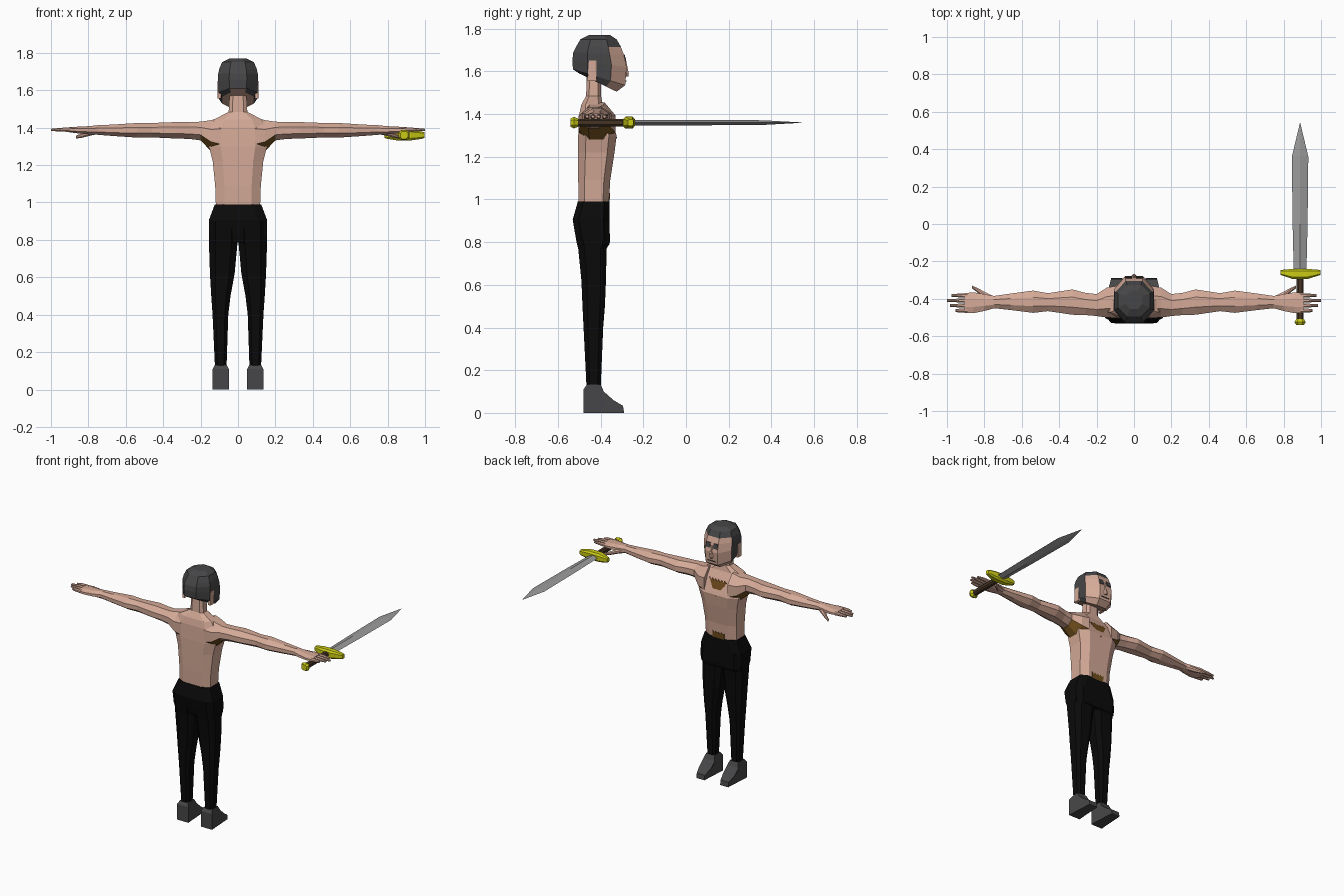
import bpy, bmesh, math
from mathutils import Vector


def mat(name, r, g, b):
    m = bpy.data.materials.new(name)
    m.diffuse_color = (r, g, b, 1)
    return m


SKIN = mat("skin", .66, .40, .31)
GRAY = mat("dark_gray", .062, .062, .065)
BLACK = mat("black_cloth", .003, .003, .003)
HAIR = mat("brown_hair", .16, .075, .012)
GRIP = mat("grip_brown", .06, .035, .018)
GOLD = mat("gold", .60, .60, .008)
STEEL = mat("steel", .33, .33, .33)


def section(u0, u1, v0, v1, c=.3):
    """Chamfered rectangle, 8 points; c is the chamfer fraction."""
    a, b = (u1 - u0) * c, (v1 - v0) * c
    return [(u0 + a, v0), (u1 - a, v0), (u1, v0 + b), (u1, v1 - b),
            (u1 - a, v1), (u0 + a, v1), (u0, v1 - b), (u0, v0 + b)]


def finish(name, bm, mats, rule=None):
    bmesh.ops.recalc_face_normals(bm, faces=bm.faces)
    if rule:
        bm.normal_update()
        for f in bm.faces:
            f.material_index = rule(f.calc_center_median(), f.normal)
    me = bpy.data.meshes.new(name)
    bm.to_mesh(me)
    bm.free()
    for m in mats:
        me.materials.append(m)
    ob = bpy.data.objects.new(name, me)
    bpy.context.collection.objects.link(ob)
    return ob


def loft(name, rings, mats, rule=None):
    """Skin a list of equal-length point rings and cap both ends."""
    bm = bmesh.new()
    vs = [[bm.verts.new(p) for p in r] for r in rings]
    n = len(vs[0])
    for a, b in zip(vs, vs[1:]):
        for i in range(n):
            j = (i + 1) % n
            bm.faces.new((a[i], a[j], b[j], b[i]))
    bm.faces.new(vs[0])
    bm.faces.new(vs[-1])
    return finish(name, bm, mats, rule)


def loft_z(name, rows, mats, s=1, c=.3, rule=None):
    """Rows of x0, x1, y0, y1, z."""
    return loft(name, [[(s * u, v, r[4]) for u, v in section(*r[:4], c)]
                       for r in rows], mats, rule)


def loft_x(name, rows, mats, s=1, c=.3, rule=None):
    """Rows of x, y0, y1, z0, z1."""
    return loft(name, [[(s * r[0], u, v) for u, v in section(*r[1:], c)]
                       for r in rows], mats, rule)


def loft_y(name, rows, mats, c=.25):
    """Rows of y, x0, x1, z0, z1."""
    return loft(name, [[(u, r[0], v) for u, v in section(*r[1:], c)]
                       for r in rows], mats)


def plate(name, pts, depth, m):
    """Thin plate from 3D outline points, thickened along y."""
    return loft(name, [[(x, y - .006, z) for x, y, z in pts],
                       [(x, y + depth, z) for x, y, z in pts]], [m])


# Torso and neck
loft_z("torso", [(-h, h, a, b, z) for h, a, b, z in (
    (.118, -.503, -.362, .97), (.122, -.505, -.355, 1.09),
    (.135, -.505, -.335, 1.22), (.155, -.505, -.325, 1.30),
    (.155, -.50, -.365, 1.40), (.125, -.49, -.39, 1.445),
    (.05, -.468, -.398, 1.485), (.045, -.465, -.40, 1.58))], [SKIN], c=.2)

# Chest and belly hair with ragged top edges


def ragged(w, z, n):
    return [(w - 2 * w * i / n, z - (.012 if i % 2 else 0)) for i in range(n + 1)]


chest = [(0, 1.285)] + ragged(.07, 1.395, 12)
plate("chest_hair", [(x, -.325 - max(0, z - 1.30) * .4, z) for x, z in chest],
      .003, HAIR)
belly = [(-.045, .985), (.045, .985)] + ragged(.045, 1.03, 8)
plate("belly_hair", [(x, -.361 + (z - .985) * .05, z) for x, z in belly],
      .003, HAIR)

# Head: lower rings tilt so the back of the helmet ends above the chin
head_rows = [(.085, -.50, -.325, 1.505, .085), (.103, -.53, -.285, 1.535, .075),
             (.107, -.532, -.278, 1.62, .035), (.106, -.528, -.292, 1.68, .01),
             (.100, -.515, -.305, 1.715, 0), (.085, -.495, -.325, 1.75, 0),
             (.045, -.455, -.355, 1.77, 0)]
head_rings = []
for h, a, b, z, tilt in head_rows:
    head_rings.append([(x, y, z + tilt * (b - y) / (b - a))
                       for x, y in section(-h, h, a, b, .28)])


def head_rule(c, n):
    if n.z < -.8:
        return 1
    return 1 if n.y > .3 and c.y > -.36 and c.z < 1.70 else 0


loft("helmet_and_face", head_rings, [GRAY, SKIN], head_rule)
loft_z("nose", [(-.012, .012, -.30, -.271, 1.575), (-.014, .014, -.30, -.268, 1.59),
                (-.008, .008, -.31, -.282, 1.66)], [SKIN])
plate("mouth", [(-.03, -.283, 1.553), (.03, -.283, 1.553),
                (.03, -.283, 1.558), (-.03, -.283, 1.558)], .004, GRAY)

for side, s in (("right", 1), ("left", -1)):
    # Eyes and ears
    plate(side + "_eye", [(s * .012, -.284, 1.645), (s * .045, -.284, 1.645),
                          (s * .045, -.291, 1.678), (s * .012, -.291, 1.678)],
          .004, GRAY)
    loft_z(side + "_ear", [(.09, .110, -.462, -.418, 1.555),
                           (.09, .110, -.455, -.42, 1.65)], [SKIN], s, .1)

    # Arm, with hair on the underside of the shoulder
    loft_x(side + "_arm", [
        (.09, -.503, -.33, 1.25, 1.455), (.145, -.50, -.34, 1.275, 1.44),
        (.20, -.492, -.375, 1.332, 1.432), (.26, -.487, -.368, 1.34, 1.43),
        (.33, -.485, -.35, 1.342, 1.43), (.46, -.466, -.37, 1.348, 1.425),
        (.54, -.475, -.356, 1.347, 1.425), (.66, -.46, -.372, 1.355, 1.417),
        (.75, -.45, -.385, 1.362, 1.413)], [SKIN, HAIR], s,
        rule=lambda c, n: 1 if abs(c.x) < .18 and n.z < -.25 else 0)

    # Hand, fingers and thumb
    loft_x(side + "_palm", [
        (.745, -.45, -.385, 1.362, 1.413), (.80, -.465, -.375, 1.365, 1.408),
        (.86, -.477, -.365, 1.37, 1.405), (.905, -.476, -.37, 1.376, 1.402)],
        [SKIN], s)
    for i, tip in enumerate((.955, .985, 1.0, .975)):
        y = -.463 + i * .027
        loft_x(f"{side}_finger_{i + 1}", [
            (.89, y - .012, y + .012, 1.376, 1.400),
            (.935, y - .010, y + .010, 1.379, 1.400),
            (tip, y - .007, y + .007, 1.382, 1.394)], [SKIN], s)
    loft_x(side + "_thumb", [
        (.755, -.42, -.385, 1.365, 1.395), (.80, -.40, -.362, 1.355, 1.385),
        (.835, -.368, -.343, 1.346, 1.370), (.865, -.345, -.330, 1.342, 1.358)],
        [SKIN], s)

    # Trouser leg
    loft_z(side + "_trouser_leg", [
        (.062, .122, -.466, -.40, .11), (.060, .125, -.468, -.398, .16),
        (.052, .136, -.48, -.388, .40), (.040, .143, -.485, -.38, .50),
        (.018, .150, -.49, -.375, .62), (.004, .155, -.505, -.372, .77),
        (.0, .155, -.513, -.357, .80), (.0, .155, -.53, -.358, .90)],
        [BLACK], s, .22)

    # Shoe: side profile, narrowed at the ankle and the toe
    prof = [(-.48, 0), (-.48, .11), (-.465, .132), (-.40, .132),
            (-.385, .10), (-.34, .06), (-.295, .033), (-.29, 0)]

    def shoe_side(inner):
        pts = []
        for y, z in prof:
            w = .043 - (.011 if z > .12 else 0) - (.012 if y > -.30 else 0)
            pts.append((s * (.092 - w if inner else .092 + w), y, z))
        return pts
    loft(side + "_shoe", [shoe_side(True), shoe_side(False)], [GRAY])

# Trouser hips
loft_z("trouser_hips", [(-h, h, a, b, z) for h, a, b, z in (
    (.150, -.505, -.36, .785), (.156, -.515, -.357, .82),
    (.156, -.531, -.358, .905), (.124, -.507, -.358, .99))], [BLACK], c=.17)

# Sword: pommel, grip, guard and a diamond-section blade
loft_y("sword_pommel", [(-.54, .868, .908, 1.34, 1.38), (-.525, .858, .918, 1.333, 1.387),
                        (-.507, .868, .908, 1.34, 1.38)], [GOLD])
loft_y("sword_grip", [(-.515, .87, .906, 1.342, 1.378),
                      (-.28, .87, .906, 1.342, 1.378)], [GRIP])
loft_x("sword_guard", [(.783, -.272, -.247, 1.345, 1.375), (.80, -.278, -.244, 1.34, 1.38),
                       (.85, -.295, -.24, 1.332, 1.388), (.925, -.295, -.24, 1.332, 1.388),
                       (.98, -.278, -.244, 1.34, 1.38), (.998, -.272, -.247, 1.345, 1.375)],
       [GOLD], c=.2)
blade = []
for y, w, t in ((-.25, .034, .013), (0, .040, .013), (.36, .044, .011), (.54, .001, .001)):
    blade.append([(.888 - w, y, 1.36), (.888, y, 1.36 - t),
                  (.888 + w, y, 1.36), (.888, y, 1.36 + t)])
loft("sword_blade", blade, [STEEL])
